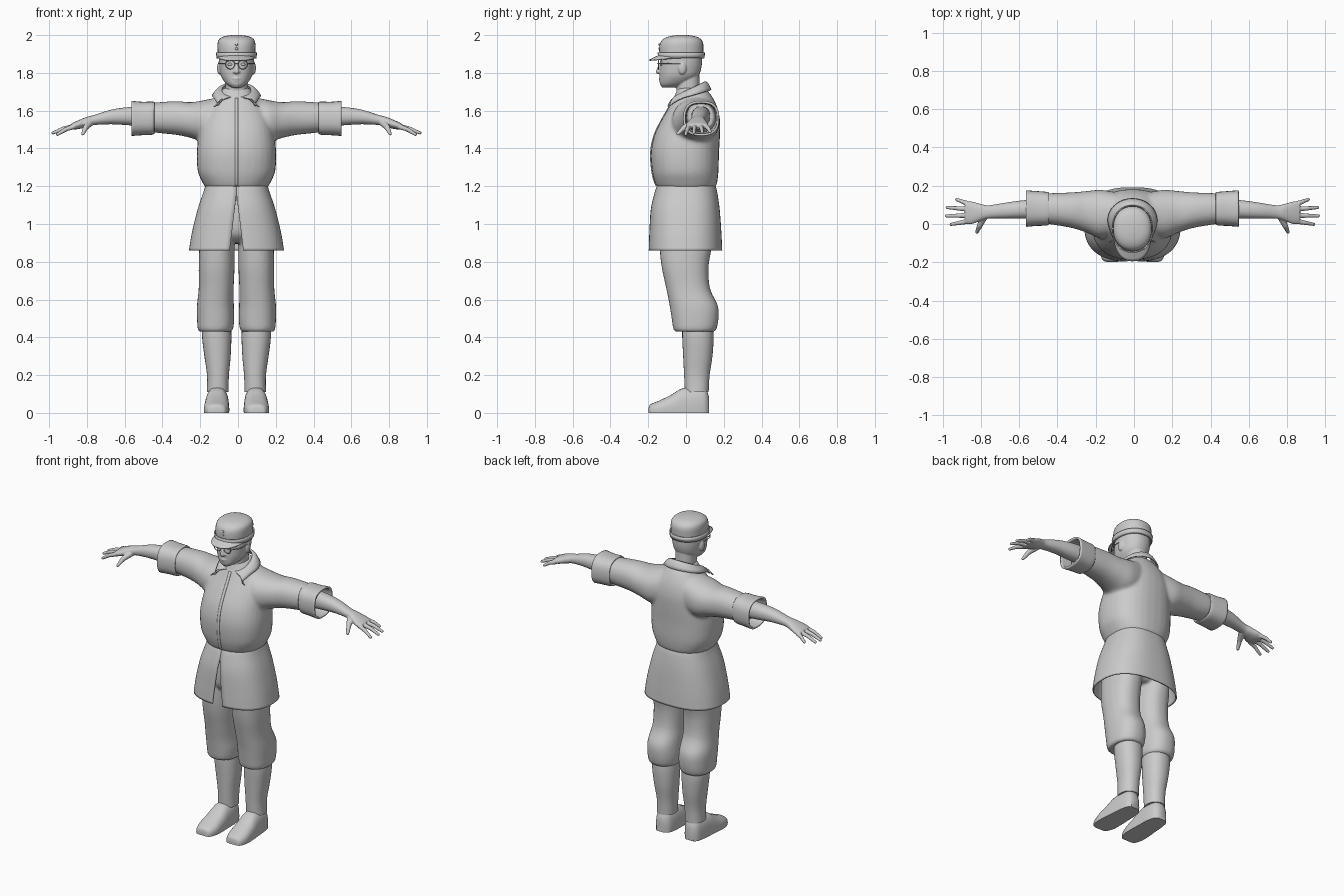
import bpy, bmesh, math
from mathutils import Vector, Matrix

if "Cube" in bpy.data.objects:
    bpy.data.objects.remove(bpy.data.objects["Cube"])

CX = -0.008  # body centre line
mat = bpy.data.materials.new("plain_grey")
mat.diffuse_color = (0.6, 0.6, 0.6, 1)
mat.use_nodes = True
mat.node_tree.nodes["Principled BSDF"].inputs["Base Color"].default_value = mat.diffuse_color


def finish(name, bm, mirror=False, solid=0, voxel=0, smooth=3, angle=40):
    bmesh.ops.recalc_face_normals(bm, faces=bm.faces[:])
    me = bpy.data.meshes.new(name)
    bm.to_mesh(me)
    bm.free()
    me.materials.append(mat)
    ob = bpy.data.objects.new(name, me)
    bpy.context.collection.objects.link(ob)
    ob.location.x = CX
    bpy.ops.object.select_all(action='DESELECT')
    ob.select_set(True)
    bpy.context.view_layer.objects.active = ob
    bpy.ops.object.shade_smooth_by_angle(angle=math.radians(angle))
    if voxel:
        m = ob.modifiers.new("blend", 'REMESH')
        m.mode, m.voxel_size, m.use_smooth_shade = 'VOXEL', voxel, True
        m = ob.modifiers.new("soften", 'SMOOTH')
        m.factor, m.iterations = 0.5, smooth
    if solid:
        m = ob.modifiers.new("thickness", 'SOLIDIFY')
        m.thickness, m.offset = solid, -1
    if mirror:
        ob.modifiers.new("mirror", 'MIRROR')
    return ob


def grid(bm, rows, closed=False, caps=False):
    vs = [[bm.verts.new(p) for p in r] for r in rows]
    n = len(vs[0])
    for a, b in zip(vs, vs[1:]):
        for i in range(n if closed else n - 1):
            j = (i + 1) % n
            bm.faces.new((a[i], a[j], b[j], b[i]))
    if caps:
        bm.faces.new(vs[0])
        bm.faces.new(vs[-1])


def dense(rows, sub):
    """Smooth curve through the section table."""
    out = []
    for i in range(len(rows) - 1):
        p = [rows[max(0, min(len(rows) - 1, k))] for k in (i - 1, i, i + 1, i + 2)]
        for s in range(sub):
            t = s / sub
            out.append([0.5 * (2 * b + (c - a) * t + (2 * a - 5 * b + 4 * c - d) * t * t
                               + (3 * b - a - 3 * c + d) * t ** 3) for a, b, c, d in zip(*p)])
    return out + [list(rows[-1])]


def power(c, e):
    return math.copysign(abs(c) ** (2 / e), c)


def loft(bm, axis, rows, e=2.2, n=32, sub=4, caps=True, sx=1):
    """Rows are (position, low1, high1, low2, high2) along an axis."""
    out = []
    for t, a0, a1, b0, b1 in dense(rows, sub):
        ring = []
        for k in range(n):
            w = 2 * math.pi * k / n
            a = (a0 + a1) / 2 + (a1 - a0) / 2 * power(math.cos(w), e)
            b = (b0 + b1) / 2 + (b1 - b0) / 2 * power(math.sin(w), e)
            x, y, z = {'x': (t, a, b), 'y': (a, t, b), 'z': (a, b, t)}[axis]
            ring.append((x * sx, y, z))
        out.append(ring)
    grid(bm, out, True, caps)


def wide(rows):
    return [(z, -w, w, y0, y1) for z, w, y0, y1 in rows]


def ball(bm, c, s):
    bmesh.ops.create_uvsphere(bm, u_segments=16, v_segments=10, radius=1,
                              matrix=Matrix.Translation(c) @ Matrix.Diagonal((*s, 1)))


def tube(bm, pts, r0, r1):
    n = len(pts) - 1
    rad = [r0 + (r1 - r0) * i / n for i in range(n + 1)]
    for p, r in zip(pts, rad):
        ball(bm, p, (r, r, r))
    for i in range(n):
        a, b = Vector(pts[i]), Vector(pts[i + 1])
        m = Matrix.Translation((a + b) / 2) @ (b - a).to_track_quat('Z', 'Y').to_matrix().to_4x4()
        bmesh.ops.create_cone(bm, cap_ends=True, segments=14, radius1=rad[i], radius2=rad[i + 1],
                              depth=(b - a).length, matrix=m)


# jacket upper with sleeves
torso = [(1.19, .162, -.15, .155), (1.22, .18, -.165, .165), (1.28, .205, -.18, .172),
         (1.38, .21, -.186, .175), (1.47, .2, -.168, .18), (1.55, .185, -.13, .18),
         (1.62, .15, -.09, .165), (1.68, .1, -.06, .135), (1.72, .07, -.045, .1)]
bm = bmesh.new()
loft(bm, 'z', wide(torso), 2.4)
for s in (1, -1):
    loft(bm, 'x', [(.06, -.04, .16, 1.44, 1.68), (.16, -.075, .178, 1.43, 1.658),
                   (.24, -.045, .172, 1.455, 1.645), (.32, -.02, .165, 1.472, 1.65),
                   (.44, 0, .16, 1.485, 1.642), (.5, .01, .15, 1.5, 1.63)], sx=s)
finish("jacket_body", bm, voxel=.01, smooth=4)

# front closing strip
bm = bmesh.new()
front = [r for r in dense(torso, 4) if 1.2 < r[0] < 1.67]
grid(bm, [[(x, r[2] - .004, r[0]) for x in (-.008, .008)] for r in front])
finish("front_placket", bm, solid=.008)

# jacket skirt, open wedge at the front
bm = bmesh.new()
skirt = [(1.205, .165, -.152, .155), (1.17, .175, -.165, .165), (1.08, .205, -.186, .178),
         (.96, .235, -.194, .187), (.86, .252, -.198, .192)]
rows = []
for z, w, y0, y1 in dense(skirt, 5):
    gap = max(.0005, .036 * (1.16 - z) / .3)
    g = math.asin((gap / w) ** 1.25)
    ring = []
    for k in range(73):
        t = -math.pi / 2 + g + (2 * math.pi - 2 * g) * k / 72
        ring.append((w * power(math.cos(t), 2.5),
                     (y0 + y1) / 2 + (y1 - y0) / 2 * power(math.sin(t), 2.5), z))
    rows.append(ring)
grid(bm, rows)
finish("jacket_skirt", bm, solid=.008)

# folded collar with two points
bm = bmesh.new()
rows = [[] for _ in range(6)]
for k in range(49):
    g = .14
    d = (2 * math.pi - 2 * g) * k / 48
    t = -math.pi / 2 + g + d
    c, s = math.cos(t), math.sin(t)
    side = 1 if k < 24 else -1
    w = max(0, 1 - min(d, 2 * math.pi - 2 * g - d) / 1.1)
    inner = Vector((.075 * c, .02 + .078 * s, 1.715 + .04 * s))
    outer = Vector((.13 * c, .02 + .115 * s, 1.68 + .03 * s)).lerp(
        Vector((.12 * side, -.09, 1.618)), w)
    for v in range(6):
        p = inner.lerp(outer, v / 5)
        p.z += .014 * math.sin(math.pi * v / 5)
        rows[v].append(p)
grid(bm, rows)
finish("collar", bm, solid=.008)

# rolled cuffs
bm = bmesh.new()
loft(bm, 'x', [(.435, -.002, .164, 1.478, 1.646), (.45, -.008, .168, 1.472, 1.648),
               (.5, -.01, .172, 1.47, 1.647), (.555, -.015, .176, 1.466, 1.652)],
     2.6, caps=False)
finish("sleeve_cuff", bm, mirror=True, solid=.012)

# forearms and hands
bm = bmesh.new()
loft(bm, 'x', [(.45, .03, .13, 1.515, 1.625), (.56, .028, .125, 1.522, 1.62),
               (.66, .028, .112, 1.528, 1.606), (.75, .028, .098, 1.524, 1.578),
               (.79, .018, .104, 1.514, 1.568), (.84, 0, .117, 1.502, 1.548),
               (.875, .002, .118, 1.5, 1.532)])
for y, tip in [(.106, (.92, .128, 1.488)), (.078, (.968, .086, 1.484)),
               (.045, (.972, .042, 1.482)), (.014, (.948, -.002, 1.474))]:
    root = Vector((.86, y, 1.516))
    mid = root.lerp(Vector(tip), .5) + Vector((0, 0, .006))
    tube(bm, [root, mid, Vector(tip)], .014, .0085)
tube(bm, [(.775, .04, 1.536), (.798, -.008, 1.512), (.813, -.042, 1.478)], .02, .0095)
finish("forearm_and_hand", bm, mirror=True, voxel=.004, smooth=2)

# head with neck, nose, ears and mouth
bm = bmesh.new()
loft(bm, 'z', wide([(1.64, .065, -.05, .08), (1.7, .06, -.05, .073), (1.8, .06, -.055, .07)]))
loft(bm, 'z', wide([(1.722, .025, -.125, -.05), (1.742, .055, -.138, .01), (1.78, .081, -.14, .062),
                    (1.82, .09, -.14, .08), (1.87, .094, -.135, .085), (1.92, .09, -.12, .08),
                    (1.96, .06, -.08, .05)]))
tube(bm, [(0, -.135, 1.845), (0, -.147, 1.807)], .008, .013)
ball(bm, (0, -.136, 1.77), (.024, .009, .006))
ball(bm, (0, -.134, 1.76), (.019, .009, .005))
for s in (1, -1):
    ball(bm, (s * .091, -.02, 1.825), (.012, .022, .034))
    ball(bm, (s * .012, -.141, 1.805), (.008, .009, .007))
    ball(bm, (s * .034, -.128, 1.866), (.022, .009, .005))
finish("head", bm, voxel=.004, smooth=3)

# eyes
bm = bmesh.new()
ball(bm, (.033, -.13, 1.845), (.015, .008, .007))
finish("eye", bm, mirror=True)


# spectacles: two rims, bridge and temples
def torus(bm, c, R, r):
    grid(bm, [[(c[0] + (R + r * math.cos(v)) * math.cos(u), c[1] + r * math.sin(v),
                c[2] + (R + r * math.cos(v)) * math.sin(u))
               for v in [j * math.tau / 8 for j in range(8)]]
              for u in [i * math.tau / 28 for i in range(29)]], True)


bm = bmesh.new()
torus(bm, (.034, -.146, 1.845), .024, .0025)
tube(bm, [(0, -.15, 1.85), (.011, -.147, 1.85)], .0025, .0025)
tube(bm, [(.058, -.146, 1.85), (.092, -.1, 1.85), (.096, -.02, 1.85)], .0025, .0025)
finish("spectacles", bm, mirror=True)

# cap crown, band, brim and two small buttons
bm = bmesh.new()
loft(bm, 'z', wide([(1.88, .098, -.138, .09), (1.92, .1, -.142, .092), (1.955, .1, -.138, .091),
                    (1.978, .092, -.122, .079), (1.993, .067, -.09, .052), (2.0, .025, -.045, .01)]))
finish("cap_crown", bm)
bm = bmesh.new()
loft(bm, 'z', wide([(1.878, .1, -.141, .092), (1.908, .1025, -.1445, .0945)]), sub=1, caps=False)
finish("cap_band", bm, solid=.006)
bm = bmesh.new()
rows = [[] for _ in range(5)]
for k in range(33):
    t = math.pi * (1 + k / 32)
    f = -math.sin(t)
    inner = Vector((.1 * math.cos(t), -.025 - .112 * f, 1.89 + .008 * f))
    outer = Vector((.103 * power(math.cos(t), 2.5), -.03 - .165 * f, 1.882 - .012 * f))
    for v in range(5):
        rows[v].append(inner.lerp(outer, v / 4))
grid(bm, rows)
finish("cap_brim", bm, solid=.007)
bm = bmesh.new()
for z in (1.928, 1.95):
    ball(bm, (0, -.141, z), (.007, .005, .007))
finish("cap_buttons", bm)

# breeches gathered below the knee
bm = bmesh.new()
loft(bm, 'z', wide([(.9, .11, -.09, .1), (.95, .18, -.14, .14), (1.05, .18, -.15, .15),
                    (1.19, .15, -.14, .145)]))
for s in (1, -1):
    loft(bm, 'z', [(.43, .03, .195, -.055, .148), (.445, .018, .205, -.067, .162),
                   (.5, .012, .209, -.076, .172), (.57, .014, .209, -.087, .168),
                   (.66, .015, .2, -.105, .127), (.78, .01, .2, -.13, .12),
                   (.9, .01, .195, -.14, .14), (1.0, .01, .18, -.13, .13)], 2.3, sx=s)
finish("breeches", bm, voxel=.009, smooth=2)

# lower legs
bm = bmesh.new()
loft(bm, 'z', [(.11, .043, .156, -.006, .12), (.2, .04, .156, -.01, .125),
               (.3, .031, .17, -.015, .14), (.4, .027, .182, -.02, .146), (.48, .03, .18, -.02, .14)])
finish("lower_leg", bm, mirror=True)

# shoes with flat soles
bm = bmesh.new()
loft(bm, 'y', [(y, a, b, -.6 * h, h) for y, a, b, h in (
    (-.198, .08, .132, .025), (-.188, .058, .156, .045), (-.14, .04, .172, .066),
    (-.08, .038, .171, .095), (-.02, .04, .166, .13), (.05, .042, .16, .138),
    (.1, .053, .15, .13), (.122, .078, .13, .085))], 2.5)
bmesh.ops.bisect_plane(bm, geom=bm.verts[:] + bm.edges[:] + bm.faces[:], plane_co=(0, 0, 0),
                       plane_no=(0, 0, 1), clear_inner=True)
bmesh.ops.holes_fill(bm, edges=[e for e in bm.edges if e.is_boundary], sides=0)
finish("shoe", bm, mirror=True)
